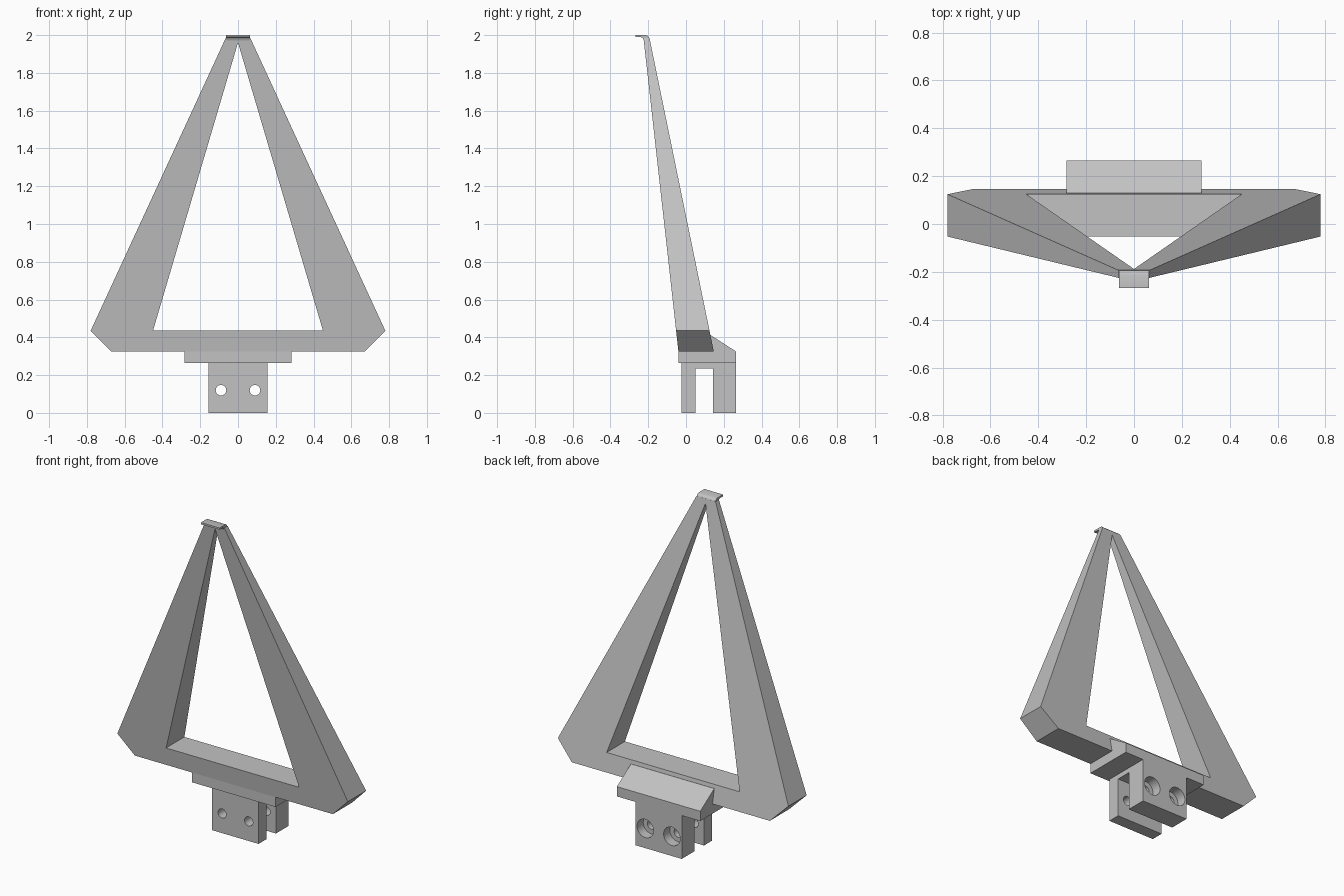
import bpy, bmesh, math

cube = bpy.data.objects.get("Cube")
if cube:
    bpy.data.objects.remove(cube, do_unlink=True)

grey = bpy.data.materials.new("plain grey")
grey.use_nodes = True
COLOUR = (0.54, 0.54, 0.54, 1)
grey.diffuse_color = COLOUR
grey.node_tree.nodes["Principled BSDF"].inputs["Base Color"].default_value = COLOUR


def finish(name, bm):
    """Turn a bmesh into a named grey object."""
    bmesh.ops.recalc_face_normals(bm, faces=bm.faces)
    mesh = bpy.data.meshes.new(name)
    bm.to_mesh(mesh)
    bm.free()
    mesh.materials.append(grey)
    obj = bpy.data.objects.new(name, mesh)
    bpy.context.collection.objects.link(obj)
    return obj


def extrude_x(name, profile, half):
    """Extrude a (y, z) profile symmetrically along x."""
    bm = bmesh.new()
    rings = [[bm.verts.new((x, y, z)) for y, z in profile] for x in (-half, half)]
    for ring in rings:
        bm.faces.new(ring)
    for i in range(len(profile)):
        j = (i + 1) % len(profile)
        bm.faces.new((rings[0][i], rings[0][j], rings[1][j], rings[1][i]))
    return finish(name, bm)


def select_only(obj):
    bpy.ops.object.select_all(action='DESELECT')
    obj.select_set(True)
    bpy.context.view_layer.objects.active = obj


def drill(obj, x, z, radius, y0, y1):
    """Cut a round hole along y."""
    bpy.ops.mesh.primitive_cylinder_add(
        vertices=32, radius=radius, depth=y1 - y0,
        location=(x, (y0 + y1) / 2, z), rotation=(math.pi / 2, 0, 0))
    cutter = bpy.context.object
    cutter.name = "hole_cutter"
    cutter.hide_render = True
    cutter.data.materials.append(grey)
    mod = obj.modifiers.new("hole", 'BOOLEAN')
    mod.operation = 'DIFFERENCE'
    mod.solver = 'EXACT'
    mod.object = cutter
    select_only(obj)
    bpy.ops.object.modifier_apply(modifier=mod.name)
    bpy.data.objects.remove(cutter, do_unlink=True)


# Leaning triangular frame, tapering in depth towards the top
TOP, SILL, BOTTOM = 1.985, 0.435, 0.325


def front_y(z):
    return -0.04 - 0.1115 * (z - BOTTOM)


def back_y(z):
    return 0.147 - 0.205 * (z - BOTTOM)


right_side = [(0.065, TOP), (0.78, SILL), (0.67, BOTTOM)]
outer = right_side + [(-x, z) for x, z in reversed(right_side)]
inner = [(0, 1.96), (0.45, SILL), (-0.45, SILL)]

bm = bmesh.new()
layers = []
for depth in (front_y, back_y):
    o = [bm.verts.new((x, depth(z), z)) for x, z in outer]
    i = [bm.verts.new((x, depth(z), z)) for x, z in inner]
    bm.faces.new((o[0], i[0], o[5]))
    bm.faces.new((o[0], o[1], i[1], i[0]))
    bm.faces.new((o[5], i[0], i[2], o[4]))
    bm.faces.new((o[1], o[2], o[3], o[4], i[2], i[1]))
    layers.append((o, i))
for front, back in zip(*layers):
    for a in range(len(front)):
        b = (a + 1) % len(front)
        bm.faces.new((front[a], front[b], back[b], back[a]))
finish("triangle_frame", bm)

# Small hooked lip at the tip, rounded at the bend
lip = [(-0.268, 2.0), (-0.213, 2.0), (-0.204, 1.997), (-0.198, 1.991),
       (-0.194, TOP), (-0.19, 1.965), (-0.222, 1.965), (-0.226, 1.98),
       (-0.232, 1.987), (-0.24, 1.989), (-0.268, 1.989)]
tip = extrude_x("tip_lip", lip, 0.063)

# Base block with sloped back shoulder
shoulder = [(-0.04, 0.265), (0.265, 0.265), (0.265, 0.325), (0.13, 0.412),
            (0.0, 0.4), (-0.04, 0.325)]
extrude_x("base_block", shoulder, 0.282)

# Slotted clamp with two bolt holes, counterbored at the back
fork = [(-0.025, 0), (0.05, 0), (0.05, 0.235), (0.142, 0.235), (0.142, 0),
        (0.265, 0), (0.265, 0.265), (-0.025, 0.265)]
clamp = extrude_x("slotted_clamp", fork, 0.157)
for side in (-1, 1):
    drill(clamp, side * 0.09, 0.12, 0.028, -0.2, 0.4)
    drill(clamp, side * 0.09, 0.12, 0.056, 0.205, 0.4)

for obj in (tip, clamp):
    select_only(obj)
    bpy.ops.object.shade_smooth_by_angle(angle=math.radians(35))
